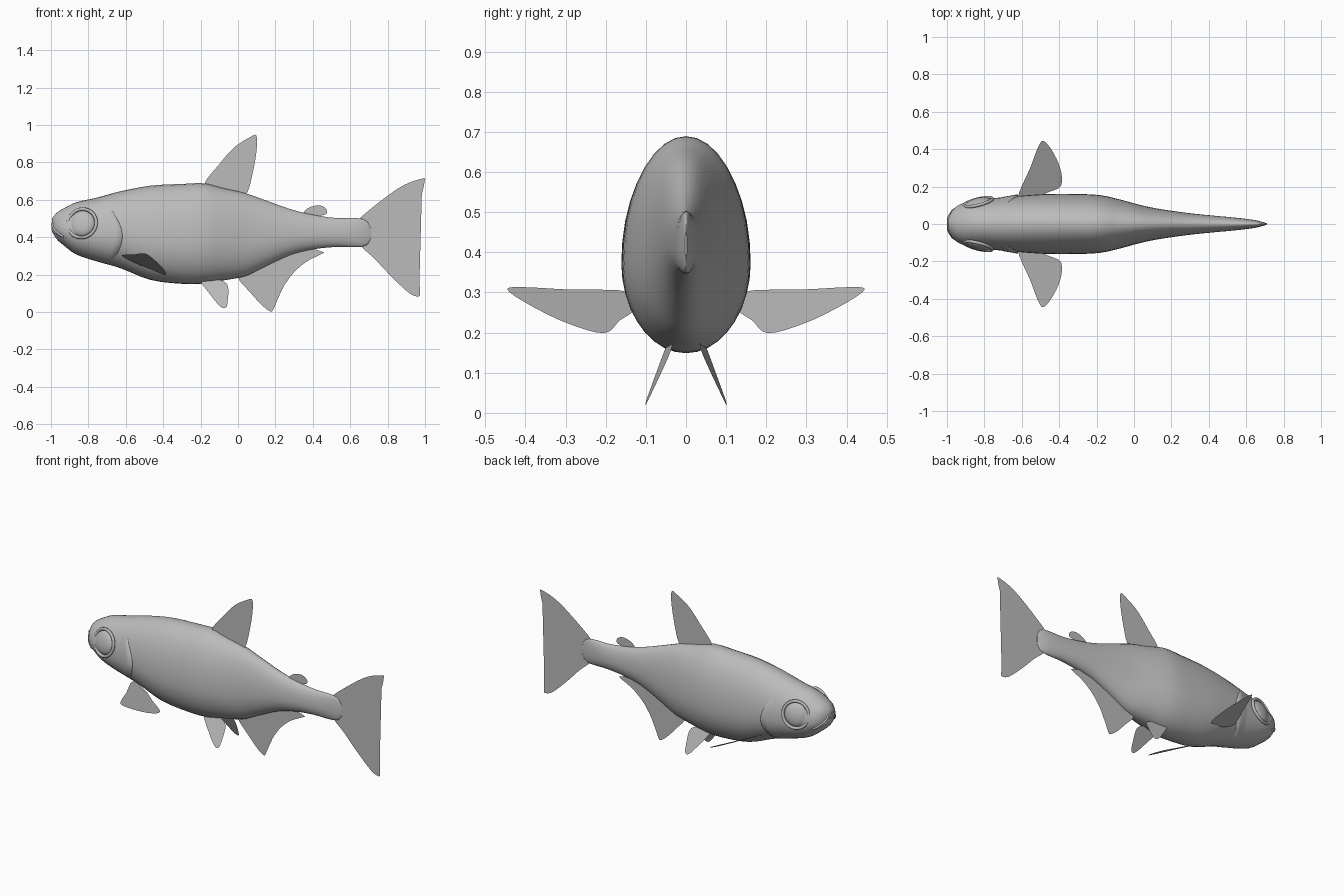
import bpy
import bmesh
import math
from mathutils import Vector

if "Cube" in bpy.data.objects:
    bpy.data.objects.remove(bpy.data.objects["Cube"], do_unlink=True)

grey = bpy.data.materials.new("plain grey")
grey.use_nodes = True
grey.diffuse_color = (0.5, 0.5, 0.5, 1)
grey.node_tree.nodes["Principled BSDF"].inputs["Base Color"].default_value = (0.5, 0.5, 0.5, 1)

# Body stations: x, top height, bottom height, half width
STATIONS = [
    (-.995, .50, .43, .03), (-.97, .53, .39, .075), (-.93, .555, .355, .105),
    (-.87, .585, .31, .122), (-.76, .61, .272, .137), (-.63, .645, .235, .149),
    (-.47, .675, .172, .16), (-.29, .685, .15, .16), (-.18, .688, .152, .154),
    (-.09, .665, .167, .135), (.04, .635, .192, .10), (.14, .60, .24, .08),
    (.28, .55, .305, .06), (.4, .52, .335, .047), (.53, .502, .348, .035),
    (.64, .502, .347, .022), (.69, .485, .36, .01), (.71, .45, .39, .003),
]


def section(x):
    """Smoothly interpolated (top, bottom, half width) at x."""
    last = len(STATIONS) - 1
    i = 0
    while i < last - 1 and x > STATIONS[i + 1][0]:
        i += 1
    a, b = STATIONS[i], STATIONS[i + 1]
    before, after = STATIONS[max(i - 1, 0)], STATIONS[min(i + 2, last)]
    span = b[0] - a[0]
    t = min(max((x - a[0]) / span, 0), 1)
    values = []
    for k in (1, 2, 3):
        m0 = (b[k] - before[k]) / (b[0] - before[0]) * span
        m1 = (after[k] - a[k]) / (after[0] - a[0]) * span
        bend = t * (1 - t) * (m0 * (1 - t) - m1 * t)
        ease = t * t * (3 - 2 * t)
        values.append(a[k] + (b[k] - a[k]) * ease + bend)
    return values


def side(x, z):
    """Half width of the body surface at x and height z."""
    top, bottom, width = section(x)
    middle = bottom + .41 * (top - bottom)
    reach = top - middle if z > middle else middle - bottom
    return width * math.sqrt(max(0, 1 - ((z - middle) / reach) ** 2))


def finish(name, bm, smooth=True):
    mesh = bpy.data.meshes.new(name)
    bmesh.ops.recalc_face_normals(bm, faces=bm.faces)
    bm.to_mesh(mesh)
    bm.free()
    obj = bpy.data.objects.new(name, mesh)
    bpy.context.collection.objects.link(obj)
    mesh.materials.append(grey)
    for face in mesh.polygons:
        face.use_smooth = smooth
    return obj


def skin(bm, rows, closed):
    """Bridge rows of vertices with quads."""
    for r, s in zip(rows, rows[1:]):
        n = len(r)
        for j in range(n if closed else n - 1):
            k = (j + 1) % n
            bm.faces.new((r[j], r[k], s[k], s[j]))


# Body: egg-shaped rings lofted from snout to tail root
bm = bmesh.new()
rows = []
SEGMENTS = 36
for a, b in zip(STATIONS, STATIONS[1:] + [None]):
    for step in range(3 if b else 1):
        x = a[0] + (b[0] - a[0]) * step / 3 if b else a[0]
        top, bottom, width = section(x)
        middle = bottom + .41 * (top - bottom)
        ring = []
        for j in range(SEGMENTS):
            angle = math.tau * j / SEGMENTS
            c, s = math.cos(angle), math.sin(angle)
            reach = top - middle if s > 0 else middle - bottom
            ring.append(bm.verts.new((x, width * c, middle + reach * s)))
        rows.append(ring)
skin(bm, rows, True)
bm.faces.new(rows[0])
bm.faces.new(rows[-1])
body = finish("body", bm)
bpy.context.view_layer.objects.active = body
body.select_set(True)
bpy.ops.object.shade_smooth_by_angle(angle=math.radians(50))
body.select_set(False)


def rounded(points, steps=4):
    """Closed smooth outline through the points."""
    n = len(points)
    out = []
    for i in range(n):
        p, q, r, s = (Vector(points[(i + d) % n]) for d in (-1, 0, 1, 2))
        for k in range(steps):
            t = k / steps
            out.append(q + (r - p) * (t / 2) + (p * 2 - q * 5 + r * 4 - s) * (t * t / 2)
                       + (q * 3 - p - r * 3 + s) * (t ** 3 / 2))
    return out


def fin(name, outline, place):
    """Thin sheet from a 2D outline, put in space by the place function."""
    bm = bmesh.new()
    face = bm.faces.new([bm.verts.new(place(p.x, p.y)) for p in rounded(outline)])
    bmesh.ops.triangulate(bm, faces=[face])
    finish(name, bm, smooth=False)


# Fins on the centre line
def upright(x, z):
    return (x, 0, z)


fin("dorsal_fin", [(-.18, .68), (-.1, .79), (-.02, .88), (.065, .935), (.098, .943),
                   (.1, .87), (.08, .75), (.05, .64), (0, .61), (-.1, .63)], upright)
fin("adipose_fin", [(.35, .53), (.38, .558), (.43, .57), (.468, .555),
                    (.472, .525), (.42, .51), (.37, .5)], upright)
fin("tail_fin", [(.64, .49), (.785, .61), (.89, .68), (.985, .713), (.998, .7),
                 (.97, .6), (.89, .49), (.865, .4), (.89, .29), (.945, .18),
                 (.972, .1), (.96, .083), (.91, .105), (.81, .2), (.73, .285),
                 (.65, .36), (.62, .43)], upright)
fin("anal_fin", [(0, .19), (.065, .105), (.13, .035), (.172, .004), (.19, .015),
                 (.225, .1), (.28, .19), (.36, .265), (.45, .312), (.45, .322),
                 (.36, .34), (.2, .3), (.08, .24)], upright)

# Paired parts; the head points to -x, so the left side is -y
for label, sign in (("left", -1), ("right", 1)):
    fin(label + "_pelvic_fin",
        [(-.2, .17), (-.15, .095), (-.095, .03), (-.065, .023), (-.055, .06),
         (-.053, .135), (-.08, .165), (-.14, .18)],
        lambda x, z: (x, sign * (.04 + (.16 - z) * .46 - (x + .1) * .12), z))
    fin(label + "_pectoral_fin",
        [(-.62, .14), (-.555, .3), (-.515, .405), (-.485, .445), (-.44, .395),
         (-.395, .3), (-.39, .205), (-.47, .165), (-.54, .13)],
        lambda x, y: (x, sign * y, .3 - .517 * (x + .61) + .249 * (y - .155)))

    # Eye dome and socket rim, both facing along the surface normal
    ex, ez = -.835, .475
    normal = Vector((-.25, sign, .22)).normalized()
    turn = normal.to_track_quat("Z", "Y").to_euler()
    centre = Vector((ex, sign * side(ex, ez), ez))
    bpy.ops.mesh.primitive_uv_sphere_add(segments=32, ring_count=16, radius=.069,
                                         location=centre - normal * .012, rotation=turn)
    eye = bpy.context.object
    eye.name = label + "_eye"
    eye.scale.z = .4
    bpy.ops.mesh.primitive_torus_add(major_segments=36, minor_segments=8, major_radius=.078,
                                     minor_radius=.009, location=centre - normal * .004,
                                     rotation=turn)
    rim = bpy.context.object
    rim.name = label + "_eye_rim"
    for part in (eye, rim):
        part.data.materials.append(grey)
        for face in part.data.polygons:
            face.use_smooth = True
        part.select_set(False)

    # Gill cover: a shell that lifts off the body towards its rear edge
    bm = bmesh.new()
    rows = []
    for i in range(13):
        s = i / 12
        z = .27 + .27 * s
        bulge = math.sin(math.pi * s)
        row = []
        for u, lift in ((0, -.004), (.3, .002), (.6, .005), (.95, .009), (1, -.008)):
            x = -.73 + u * (.06 + .055 * bulge)
            y = side(x, z) + lift * (.3 + .7 * bulge if lift > 0 else 1)
            row.append(bm.verts.new((x, sign * y, z)))
        rows.append(row)
    skin(bm, rows, False)
    finish(label + "_gill_cover", bm)

# Lips: two thin tubes running round the snout
for name, drop, radius in (("upper_lip", 0, .007), ("lower_lip", .022, .006)):
    half = []
    for i in range(9):
        t = i / 8
        x = -.992 + .06 * t * t
        z = .472 - drop * (1 - t) - .07 * t
        half.append((x, side(x, z) - .002, z))
    path = [(x, -y, z) for x, y, z in reversed(half)] + half
    curve = bpy.data.curves.new(name, "CURVE")
    curve.dimensions = "3D"
    curve.bevel_depth = radius
    curve.bevel_resolution = 2
    curve.use_fill_caps = True
    spline = curve.splines.new("POLY")
    spline.points.add(len(path) - 1)
    for point, co in zip(spline.points, path):
        point.co = (*co, 1)
    curve.materials.append(grey)
    bpy.context.collection.objects.link(bpy.data.objects.new(name, curve))
